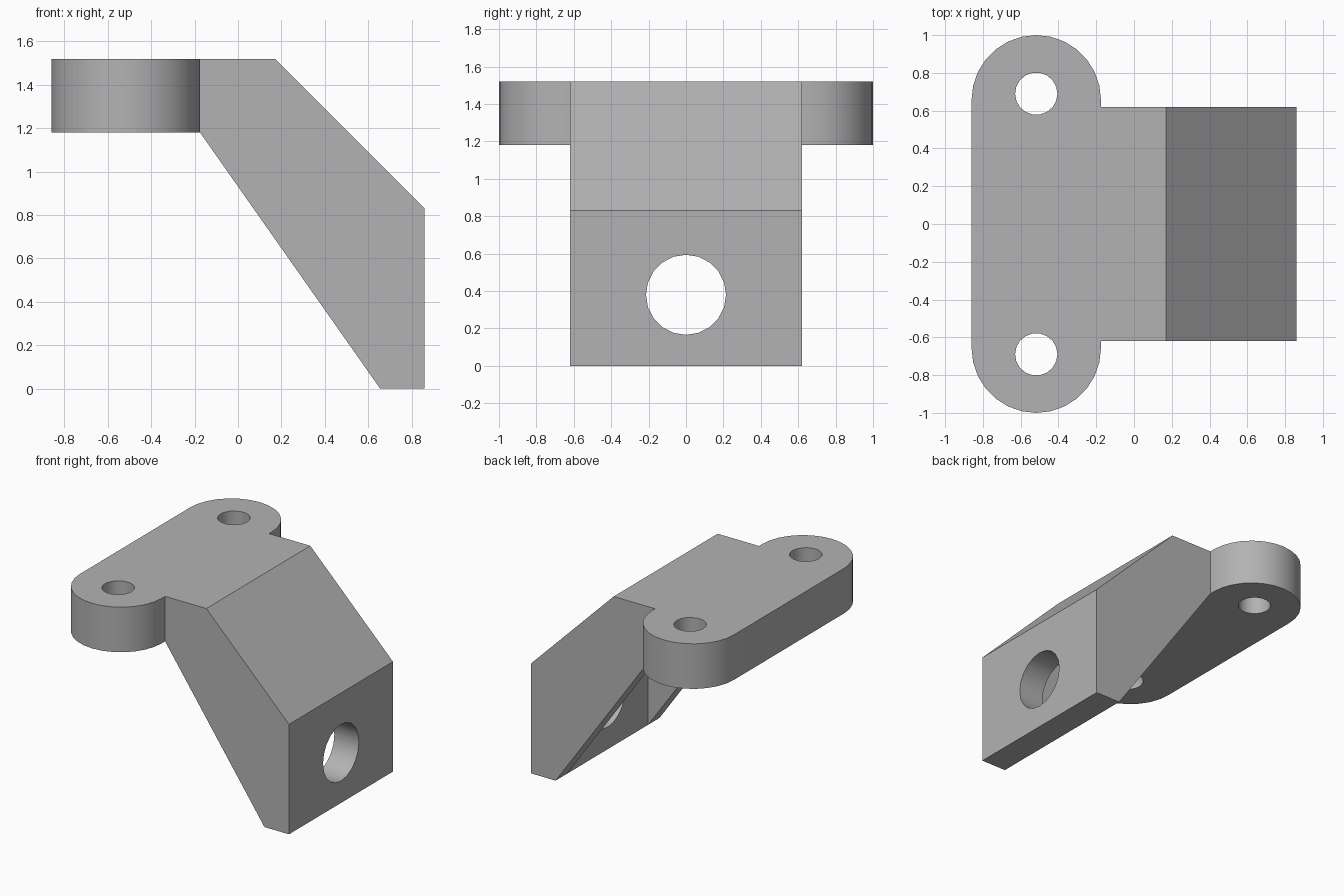
import bpy, bmesh, math
from mathutils import Vector

cube = bpy.data.objects.get("Cube")
if cube:
    bpy.data.objects.remove(cube, do_unlink=True)

grey = bpy.data.materials.new("bracket_grey")
grey.use_nodes = True
colour = (0.45, 0.45, 0.45, 1)
grey.diffuse_color = colour
grey.node_tree.nodes["Principled BSDF"].inputs["Base Color"].default_value = colour


def prism(name, points, direction):
    """Extrude a closed outline of 3D points along a direction."""
    bm = bmesh.new()
    face = bm.faces.new([bm.verts.new(p) for p in points])
    new = bmesh.ops.extrude_face_region(bm, geom=[face])["geom"]
    bmesh.ops.translate(bm, vec=Vector(direction),
                        verts=[v for v in new if isinstance(v, bmesh.types.BMVert)])
    bmesh.ops.recalc_face_normals(bm, faces=bm.faces)
    mesh = bpy.data.meshes.new(name)
    bm.to_mesh(mesh)
    bm.free()
    mesh.materials.append(grey)
    obj = bpy.data.objects.new(name, mesh)
    bpy.context.collection.objects.link(obj)
    return obj


def side_prism(name, profile, half_width):
    """Extrude an x-z profile symmetrically across y."""
    return prism(name, [(x, -half_width, z) for x, z in profile], (0, 2 * half_width, 0))


def arc(cx, cy, r, start, end, steps):
    angles = [start + (end - start) * i / steps for i in range(steps + 1)]
    return [(cx + r * math.cos(a), cy + r * math.sin(a)) for a in angles]


def combine(target, tool, operation):
    mod = target.modifiers.new(operation.lower(), 'BOOLEAN')
    mod.operation, mod.object, mod.solver = operation, tool, 'EXACT'
    bpy.context.view_layer.objects.active = target
    bpy.ops.object.modifier_apply(modifier=mod.name)
    bpy.data.objects.remove(tool, do_unlink=True)


TOP, UNDER = 1.52, 1.18
BACK, FRONT = -0.175, 0.86     # extents of the arm
FOOT = 0.655                   # inner face of the upright plate
HALF, RIB = 0.62, 0.135        # half width of the arm, rib thickness
LUG_X, LUG_Y, LUG_R = -0.5175, 0.6575, 0.3425

# Arm: angled body with two side ribs
bracket = side_prism("bracket", [(BACK, UNDER), (BACK, TOP), (0.17, TOP),
                                 (FRONT, 0.83), (FRONT, 0), (FOOT, 0)], HALF)

# Hollow between the ribs
pocket = side_prism("rib_pocket", [(BACK, UNDER), (0.22, UNDER), (FOOT, 0.745),
                                   (FOOT, -0.2), (BACK, -0.2)], HALF - RIB)
combine(bracket, pocket, 'DIFFERENCE')

# Mounting flange with rounded ends
outline = (arc(LUG_X, LUG_Y, LUG_R, 0, math.pi, 14)
           + arc(LUG_X, -LUG_Y, LUG_R, math.pi, 2 * math.pi, 14))
flange = prism("flange", [(x, y, UNDER) for x, y in outline], (0, 0, TOP - UNDER))
combine(bracket, flange, 'UNION')

# Bolt holes through the flange
for side in (-1, 1):
    ring = arc(LUG_X, side * 0.69, 0.112, 0, 2 * math.pi, 18)[:-1]
    hole = prism("bolt_hole", [(x, y, 1) for x, y in ring], (0, 0, 1))
    combine(bracket, hole, 'DIFFERENCE')

# Large hole through the upright plate
ring = arc(0, 0.38, 0.214, 0, 2 * math.pi, 20)[:-1]
hole = prism("shaft_hole", [(0.5, y, z) for y, z in ring], (0.6, 0, 0))
combine(bracket, hole, 'DIFFERENCE')

bpy.ops.object.select_all(action='DESELECT')
bracket.select_set(True)
bpy.context.view_layer.objects.active = bracket
bpy.ops.object.shade_smooth_by_angle(angle=math.radians(30))
